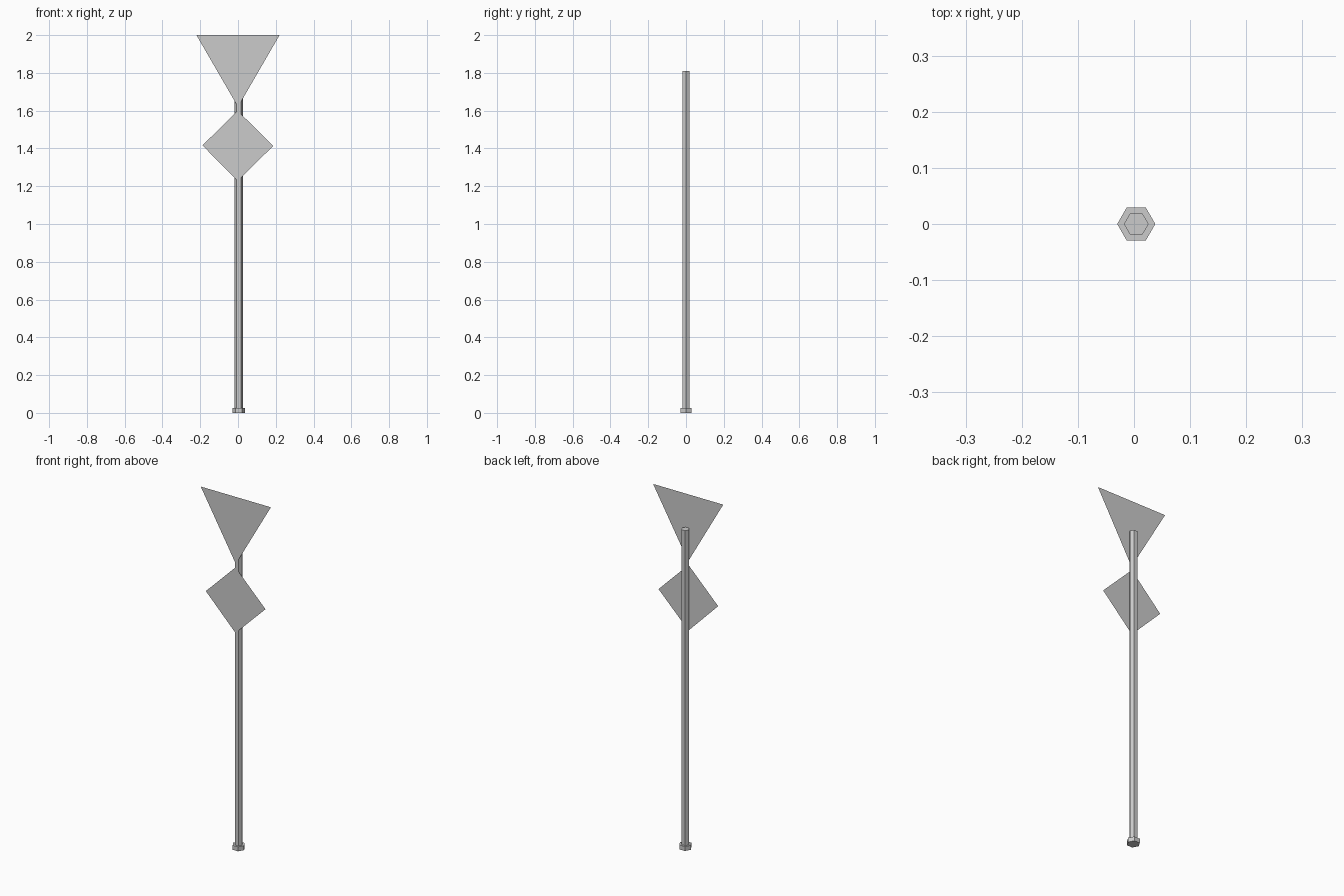
import bpy, math

if "Cube" in bpy.data.objects:
    bpy.data.objects.remove(bpy.data.objects["Cube"])

POLE_X = 0.004     # pole sits slightly off the sign centre line
SIGN_Y = -0.0195   # sheets lie against the pole's front flat


def hex_prism(name, radius, z0, z1):
    """Six-sided upright prism with corners on the x axis."""
    bpy.ops.mesh.primitive_cylinder_add(
        vertices=6, radius=radius, depth=z1 - z0,
        location=(POLE_X, 0, (z0 + z1) / 2), rotation=(0, 0, math.radians(30)))
    ob = bpy.context.object
    ob.name = name
    return ob


def sign(name, outline):
    """Flat single-sheet sign facing the front (-y), from an x,z outline."""
    me = bpy.data.meshes.new(name)
    me.from_pydata([(x, SIGN_Y, z) for x, z in outline], [],
                   [tuple(range(len(outline)))])
    ob = bpy.data.objects.new(name, me)
    bpy.context.collection.objects.link(ob)
    return ob


# Post and foot
hex_prism("pole", 0.022, 0.0, 1.81)
hex_prism("base_collar", 0.034, 0.0, 0.025)

# Signs, wound counter-clockwise as seen from the front
sign("triangle_sign", [(0, 1.62), (0.22, 2.0), (-0.22, 2.0)])
sign("diamond_sign", [(-0.002, 1.228), (0.186, 1.413), (-0.002, 1.60), (-0.188, 1.416)])
